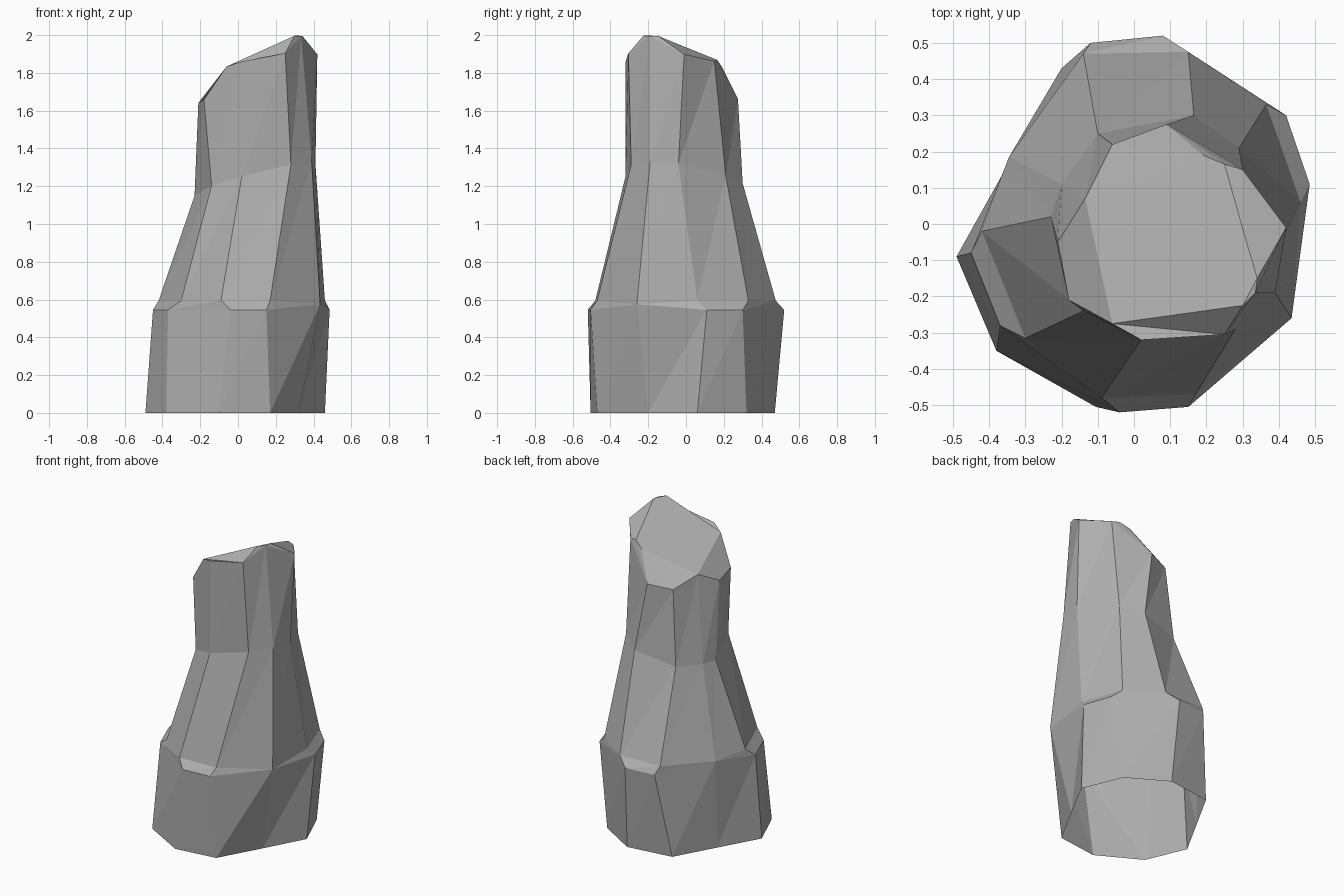
import bpy, bmesh

if "Cube" in bpy.data.objects:
    bpy.data.objects.remove(bpy.data.objects["Cube"])


def top_z(x, y):
    """Slanted plane of the broken-off top."""
    return 2.0 + 0.489 * (x - 0.32) - 0.266 * (y + 0.2)


def lift(points, z):
    """Level ring, except the two corners where shoulder and ledge meet."""
    return [(x, y, 0.575 if i in (4, 9) else z) for i, (x, y) in enumerate(points)]


# Cross-sections, counter-clockwise from the left side
foot = [(-.49, -.09), (-.38, -.35), (-.105, -.505), (.17, -.47), (.32, -.20),
        (.46, .06), (.35, .32), (.10, .47), (-.20, .43), (-.345, .17)]
shoulder = [(-.45, -.08), (-.37, -.28), (-.04, -.52), (.15, -.505), (.435, -.26),
            (.485, .11), (.42, .30), (.08, .52), (-.12, .50), (-.345, .185)]
ledge = [(-.42, -.02), (-.30, -.315), (-.09, -.48), (.17, -.47), shoulder[4],
         (.46, .06), (.365, .33), (.15, .475), (-.14, .47), shoulder[9]]
waist = [(-.23, .02), (-.14, -.24), (.02, -.32), (.28, -.29), (.39, -.19),
         (.41, -.04), (.29, .21), (.165, .30), (-.10, .25), (-.20, .11)]
rim = [(-.21, -.05), (-.18, -.21), (.02, -.32), (.25, -.305), (.335, -.19),
       (.42, -.01), (.30, .15), (.09, .275), (-.06, .22), (-.135, .07)]
cap = [rim[0], rim[1], (-.06, -.275), (.30, -.225), (.34, -.15),
       (.305, -.03), (.25, .165), (.19, .19), rim[8], rim[9]]

# How far each corner of the crown lies below the slanted plane
rim_drop = [.06, .10, .025, .09, .01, .10, .035, .10, .06, 0]
cap_drop = [.06, .10, 0, 0, 0, 0, 0, 0, .06, 0]

rings = [
    [(x, y, 0) for x, y in foot],
    lift(shoulder, 0.545),
    lift(ledge, 0.595),
    [(x, y, 1.21 + 0.25 * x - 0.12 * y) for x, y in waist],
    [(x, y, top_z(x, y) - d) for (x, y), d in zip(rim, rim_drop)],
    [(x, y, top_z(x, y) - d) for (x, y), d in zip(cap, cap_drop)],
]

# Rock pillar: loft the sections with triangles, leaving the bottom open
bm = bmesh.new()
loops = [[bm.verts.new(p) for p in ring] for ring in rings]
for n, (a, b) in enumerate(zip(loops, loops[1:])):
    for i in range(10):
        j = (i + 1) % 10
        if n == 4:
            tris = (a[i], a[j], b[i]), (a[j], b[j], b[i])
        else:
            tris = (a[i], a[j], b[j]), (a[i], b[j], b[i])
        for t in tris:
            bm.faces.new(t)

# Top: large slanted facet and two chipped corners
top = loops[-1]
for ids in ((2, 3, 4, 5, 6, 7, 9), (7, 8, 9), (0, 1, 2, 9)):
    bm.faces.new([top[i] for i in ids])
bmesh.ops.remove_doubles(bm, verts=bm.verts, dist=0.001)
bmesh.ops.recalc_face_normals(bm, faces=bm.faces)

mesh = bpy.data.meshes.new("rock_pillar")
bm.to_mesh(mesh)
bm.free()
stone = bpy.data.materials.new("stone")
stone.diffuse_color = (0.43, 0.43, 0.43, 1)
stone.use_nodes = True
stone.node_tree.nodes["Principled BSDF"].inputs["Base Color"].default_value = stone.diffuse_color
mesh.materials.append(stone)
bpy.context.collection.objects.link(bpy.data.objects.new("rock_pillar", mesh))
